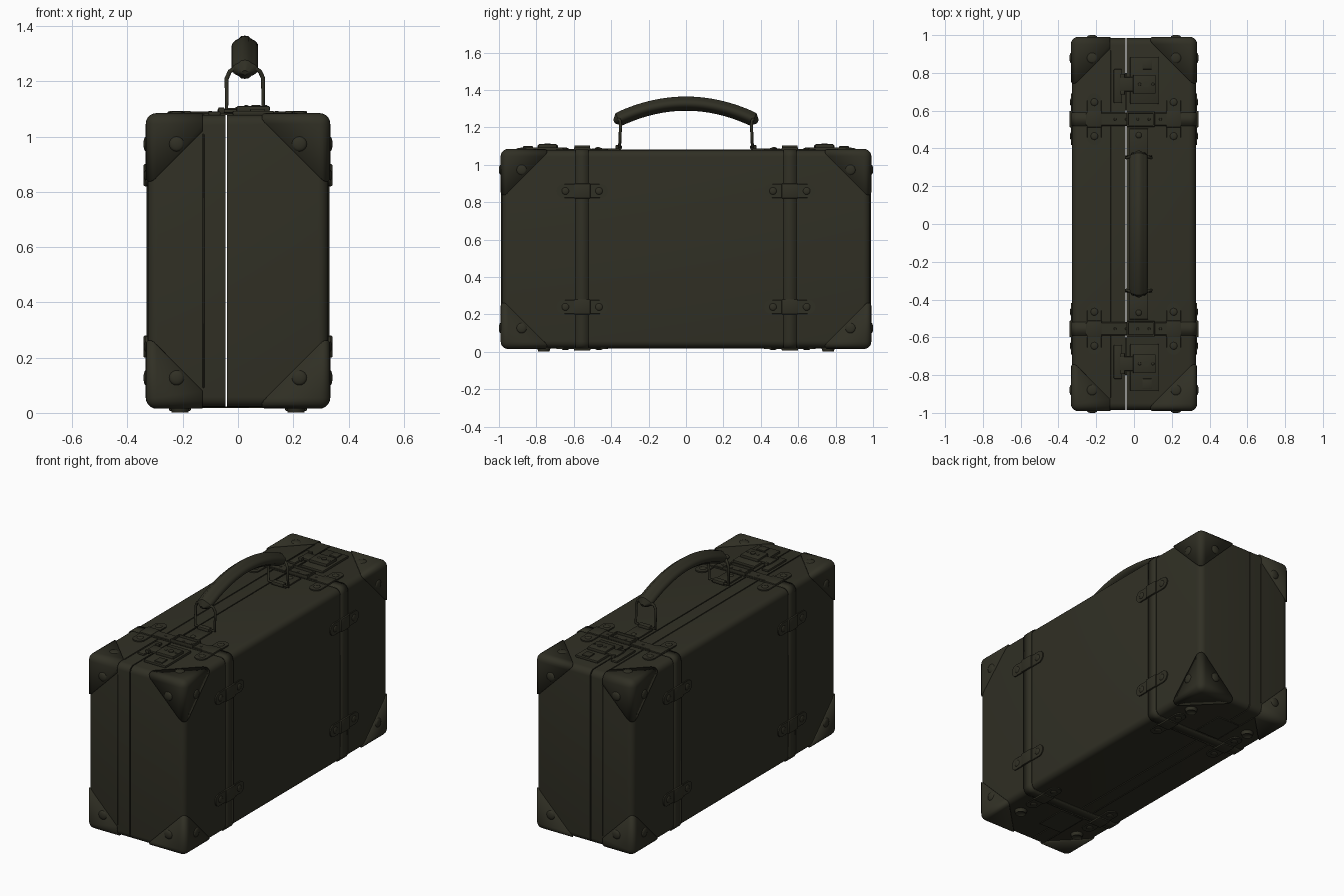
import bpy, bmesh, math
from mathutils import Matrix, Vector

cube = bpy.data.objects.get("Cube")
if cube:
    bpy.data.objects.remove(cube, do_unlink=True)

mat = bpy.data.materials.new("dark olive leather")
mat.use_nodes = True
COLOR = (0.03, 0.029, 0.018, 1)
mat.diffuse_color = COLOR
mat.node_tree.nodes["Principled BSDF"].inputs["Base Color"].default_value = COLOR

HX, HY, BOTTOM, TOP = 0.327, 0.984, 0.022, 1.078
MID = (TOP + BOTTOM) / 2
HZ = (TOP - BOTTOM) / 2
SEAM = -0.042
STRAP_Y = 0.555


def finish(name, bm, solid=0):
    """Turn a bmesh into a smooth-shaded object."""
    bmesh.ops.recalc_face_normals(bm, faces=bm.faces)
    me = bpy.data.meshes.new(name)
    bm.to_mesh(me)
    bm.free()
    me.materials.append(mat)
    ob = bpy.data.objects.new(name, me)
    bpy.context.collection.objects.link(ob)
    if solid:
        mod = ob.modifiers.new("thickness", "SOLIDIFY")
        mod.thickness = solid
        mod.offset = -1
    bpy.ops.object.select_all(action="DESELECT")
    ob.select_set(True)
    bpy.context.view_layer.objects.active = ob
    bpy.ops.object.shade_smooth_by_angle(angle=math.radians(40))
    return ob


def frame(pos, normal, along=(0, 1, 0)):
    """Matrix whose z is the outward normal and whose x runs along a direction."""
    z, x = Vector(normal), Vector(along)
    m = Matrix((x, z.cross(x), z)).transposed().to_4x4()
    return Matrix.Translation(pos) @ m


def box(bm, m, pos, size, bevel=0.004, segs=2, pick=None):
    made = bmesh.ops.create_cube(bm, size=1, matrix=m @ Matrix.Translation(pos) @ Matrix.Diagonal((*size, 1)))
    edges = {e for v in made["verts"] for e in v.link_edges}
    if pick:
        edges = {e for e in edges if pick(e)}
    bmesh.ops.bevel(bm, geom=list(edges), offset=bevel, segments=segs, profile=0.5, affect="EDGES")


def dome(bm, m, pos, r, height):
    bmesh.ops.create_uvsphere(bm, u_segments=16, v_segments=8, radius=1,
                              matrix=m @ Matrix.Translation(pos) @ Matrix.Diagonal((r, r, height, 1)))


def disc(bm, m, pos, r, height, r2=None):
    bmesh.ops.create_cone(bm, cap_ends=True, segments=20, radius1=r, radius2=r2 or r, depth=height,
                          matrix=m @ Matrix.Translation(pos))


def tube(name, pts, radius, cyclic=False):
    cu = bpy.data.curves.new(name, "CURVE")
    cu.dimensions = "3D"
    cu.bevel_depth = radius
    cu.bevel_resolution = 3
    sp = cu.splines.new("POLY")
    sp.points.add(len(pts) - 1)
    for p, co in zip(sp.points, pts):
        p.co = (*co, 1)
    sp.use_cyclic_u = cyclic
    cu.materials.append(mat)
    ob = bpy.data.objects.new(name, cu)
    bpy.context.collection.objects.link(ob)


I = Matrix.Identity(4)
UP, DOWN = (0, 0, 1), (0, 0, -1)

# Two case halves with a narrow open seam; the seam edges stay nearly sharp
for name, x0, x1 in (("lid_half", -HX, SEAM - 0.003), ("base_half", SEAM + 0.003, HX)):
    bm = bmesh.new()
    outer = lambda e: not all(abs(v.co.x - SEAM) < 0.01 for v in e.verts)
    box(bm, I, ((x0 + x1) / 2, 0, MID), (x1 - x0, 2 * HY, 2 * HZ), 0.036, 5, outer)
    finish(name, bm)

# Stitched ridge around the lid half
bm = bmesh.new()
for s in (-1, 1):
    box(bm, I, (-0.125, s * HY, MID), (0.006, 0.008, 0.92), 0.002, 1)
    box(bm, I, (-0.125, 0, MID + s * HZ), (0.006, 1.84, 0.008), 0.002, 1)
finish("lid_ridge", bm)

# Triangular corner caps, each with one rivet per face
signs = [(a, b, c) for a in (-1, 1) for b in (-1, 1) for c in (-1, 1)]
OFF = 0.007
rivets = bmesh.new()
for sx, sy, sz in signs:
    bm = bmesh.new()
    box(bm, I, (0, 0, MID), (2 * (HX + OFF), 2 * (HY + OFF), 2 * (HZ + OFF)), 0.04, 5)
    n = Vector((sx, sy, sz)).normalized()
    corner = Vector((sx * HX, sy * HY, MID + sz * HZ))
    bmesh.ops.bisect_plane(bm, geom=bm.verts[:] + bm.edges[:] + bm.faces[:],
                           plane_co=corner - Vector((sx * 0.25, 0, 0)), plane_no=n, clear_inner=True)
    if sx < 0:
        bmesh.ops.bisect_plane(bm, geom=bm.verts[:] + bm.edges[:] + bm.faces[:],
                               plane_co=(-0.128, 0, 0), plane_no=(-1, 0, 0), clear_inner=True)
    finish("corner_cap", bm, 0.012)
    inset = corner - Vector((sx, sy, sz)) * 0.105
    dome(rivets, frame((inset.x, sy * (HY + OFF), inset.z), (0, sy, 0), (1, 0, 0)), (0, 0, 0), 0.027, 0.01)
    dome(rivets, frame((sx * (HX + OFF), inset.y, inset.z), (sx, 0, 0)), (0, 0, 0), 0.027, 0.008)
    if sz > 0:
        dome(rivets, frame((inset.x, inset.y, TOP + OFF), UP), (0, 0, 0), 0.027, 0.006)
finish("corner_rivets", rivets)

for s in (-1, 1):
    # Strap wrapped around the case
    bm = bmesh.new()
    along_y = lambda e: abs(e.verts[0].co.y - e.verts[1].co.y) > 0.01
    box(bm, I, (0, s * STRAP_Y, MID), (2 * HX + 0.01, 0.07, 2 * HZ + 0.01), 0.038, 5, along_y)
    bmesh.ops.delete(bm, geom=[f for f in bm.faces if abs(f.normal.y) > 0.9], context="FACES")
    finish("strap", bm, 0.006)

    # Strap end with a rounded tip and eyelets
    bm = bmesh.new()
    top = frame((0, s * STRAP_Y, TOP), UP, (1, 0, 0))
    box(bm, top, (-0.025, 0, 0.008), (0.46, 0.066, 0.008), 0.002, 1)
    disc(bm, top, (0.205, 0, 0.008), 0.033, 0.008)
    for i in range(5):
        disc(bm, top, (-0.1 + i * 0.06, 0, 0.012), 0.009, 0.004, 0.006)
    finish("strap_end", bm)

    # Riveted loops holding the strap
    spots = [((sx * HX, s * STRAP_Y, z), (sx, 0, 0)) for sx in (-1, 1) for z in (0.24, 0.86)]
    spots += [((x, s * STRAP_Y, z), n) for x in (-0.21, 0.21) for z, n in ((TOP, UP), (BOTTOM, DOWN))]
    bm = bmesh.new()
    for pos, n in spots:
        f = frame(pos, n)
        box(bm, f, (0, 0, 0.003), (0.2, 0.075, 0.008), 0.002, 1)
        box(bm, f, (0, 0, 0.007), (0.088, 0.08, 0.016), 0.005)
        for e in (-1, 1):
            disc(bm, f, (e * 0.1, 0, 0.003), 0.037, 0.008)
            dome(bm, f, (e * 0.09, 0, 0.006), 0.02, 0.007)
    finish("strap_loops", bm)

    # Strap buckle
    bm = bmesh.new()
    for e in (-1, 1):
        box(bm, top, (0.035, e * 0.036, 0.016), (0.15, 0.01, 0.02), 0.003)
        box(bm, top, (0.035 + e * 0.07, 0, 0.018), (0.01, 0.08, 0.014), 0.003)
    finish("strap_buckle", bm)

    # Lock: base plate, hasp, key plate and push button
    f = frame((0, s * 0.76, TOP), UP, (1, 0, 0))
    bm = bmesh.new()
    box(bm, f, (0.055, 0, 0.007), (0.15, 0.25, 0.016), 0.005)
    box(bm, f, (-0.085, -s * 0.03, 0.006), (0.045, 0.18, 0.014), 0.005)
    box(bm, f, (-0.03, -s * 0.02, 0.014), (0.09, 0.075, 0.014), 0.004)
    box(bm, f, (0.055, -s * 0.02, 0.022), (0.12, 0.1, 0.02), 0.004)
    box(bm, f, (0.07, s * 0.085, 0.016), (0.052, 0.052, 0.012), 0.003)
    disc(bm, f, (0.065, -s * 0.02, 0.033), 0.016, 0.006)
    for e in (-1, 1):
        box(bm, f, (-0.06, -s * 0.02 + e * 0.045, 0.016), (0.024, 0.02, 0.022), 0.004)
        dome(bm, f, (0.065 + e * 0.035, -s * 0.02, 0.032), 0.008, 0.004)
    finish("lock", bm)

    # Round feet with hollow centres
    bm = bmesh.new()
    for x in (-0.21, 0.21):
        f = frame((x, s * 0.76, BOTTOM), DOWN)
        disc(bm, f, (0, 0, 0.01), 0.036, 0.022, 0.03)
        caps = [g for g in bm.faces if g.normal.z < -0.9 and abs(g.calc_center_median().x - x) < 0.01]
        bmesh.ops.inset_region(bm, faces=caps, thickness=0.014)
        bmesh.ops.translate(bm, vec=(0, 0, 0.01), verts=list({v for g in caps for v in g.verts}))
    finish("feet", bm)

    # Hinge plates under the seam
    bm = bmesh.new()
    f = frame((SEAM, s * 0.7, BOTTOM), DOWN)
    box(bm, f, (0, 0, 0.002), (0.2, 0.16, 0.006), 0.002, 1)
    finish("hinge", bm)

    # Handle anchor tab and wire bail
    bm = bmesh.new()
    f = frame((0.025, s * 0.43, TOP), UP, (1, 0, 0))
    box(bm, f, (0, 0, 0.005), (0.1, 0.15, 0.01), 0.003)
    box(bm, f, (0, -s * 0.07, 0.016), (0.08, 0.035, 0.024), 0.008)
    dome(bm, f, (0, s * 0.04, 0.01), 0.016, 0.007)
    finish("handle_anchor", bm)
    half = [(0.066, 0.355, 1.095), (0.066, 0.35, 1.21), (0.055, 0.352, 1.235), (0.04, 0.36, 1.245)]
    ring = [(0.025 + x, s * y, z) for x, y, z in half] + [(0.025 - x, s * y, z) for x, y, z in half[::-1]]
    tube("handle_bail", ring, 0.008, True)

# Arched handle: padded grip swept along an arc, with a ridge down its middle
bm = bmesh.new()
STEPS, SIDES = 32, 24
rings = []
for i in range(STEPS + 1):
    t = 2 * i / STEPS - 1
    end = max(0.0, (abs(t) - 0.92) / 0.08)
    k = 0.25 + 0.75 * math.sqrt(max(0.0, 1 - end * end))
    centre = Vector((0.025, 0.385 * t, 1.327 - 0.096 * t * t))
    side = Vector((0, 0.192 * t, 0.385)).normalized()
    ring = []
    for j in range(SIDES):
        a = 2 * math.pi * j / SIDES
        c, d = math.cos(a), math.sin(a)
        bump = 0.008 if abs(c) < 0.4 else 0
        ring.append(bm.verts.new(centre + Vector((0.048 * c * k, 0, 0)) + side * k * d * (0.03 + bump)))
    rings.append(ring)
for r0, r1 in zip(rings, rings[1:]):
    for j in range(SIDES):
        bm.faces.new((r0[j], r0[j - 1], r1[j - 1], r1[j]))
bm.faces.new(rings[0])
bm.faces.new(rings[-1])
finish("handle_grip", bm)
